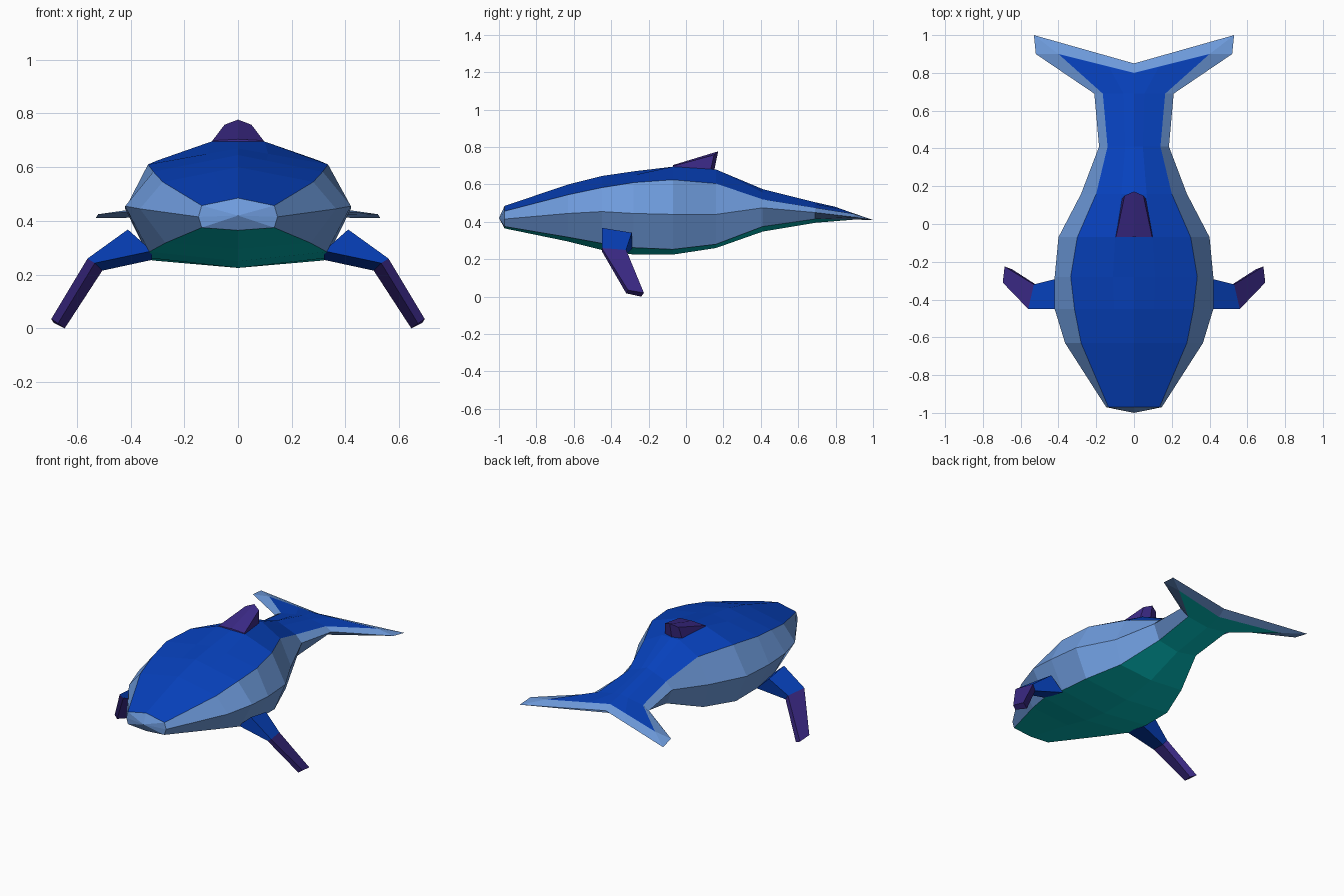
import bpy, bmesh

cube = bpy.data.objects.get("Cube")
if cube:
    bpy.data.objects.remove(cube, do_unlink=True)


def make_material(name, rgb):
    mat = bpy.data.materials.new(name)
    mat.use_nodes = True
    mat.diffuse_color = (*rgb, 1)
    mat.node_tree.nodes["Principled BSDF"].inputs["Base Color"].default_value = (*rgb, 1)
    return mat


deep_blue = make_material("deep blue", (0.002, 0.053, 0.51))
light_blue = make_material("light blue", (0.156, 0.328, 0.716))
teal = make_material("teal", (0.001, 0.5, 0.49))
purple = make_material("purple", (0.045, 0.023, 0.245))


def finish(name, bm, mats):
    bmesh.ops.remove_doubles(bm, verts=bm.verts, dist=0.0005)
    bmesh.ops.recalc_face_normals(bm, faces=bm.faces)
    mesh = bpy.data.meshes.new(name)
    bm.to_mesh(mesh)
    bm.free()
    for mat in mats:
        mesh.materials.append(mat)
    obj = bpy.data.objects.new(name, mesh)
    bpy.context.collection.objects.link(obj)
    return obj


def bridge(bm, ring_a, ring_b, mat_of):
    """Join two closed rings; mat_of gives the material slot for each band."""
    n = len(ring_a)
    for i in range(n):
        j = (i + 1) % n
        face = bm.faces.new((ring_a[i], ring_a[j], ring_b[j], ring_b[i]))
        face.material_index = mat_of(i)


# Body stations: y, sweep, top z, back edge x z, side x z, belly edge x z, bottom z
STATIONS = [
    (-.97, 0, .485, .135, .457, .147, .415, .135, .375, .365),
    (-.63, 0, .60, .28, .545, .365, .445, .27, .318, .295),
    (-.45, 0, .645, .315, .583, .42, .455, .33, .285, .25),
    (-.28, 0, .67, .335, .61, .42, .445, .33, .262, .225),
    (-.07, 0, .695, .30, .625, .40, .44, .32, .253, .225),
    (.16, 0, .68, .20, .605, .28, .44, .24, .28, .26),
    (.41, 0, .575, .14, .52, .185, .475, .145, .375, .348),
    (.69, 0, .505, .165, .475, .21, .45, .15, .415, .395),
    (.80, .10, .48, .40, .442, .52, .425, .40, .412, .42),
    (.85, .15, .455, .53, .41, .53, .41, .53, .41, .455),
]


def body_ring(bm, station):
    y, sweep, top, ex, ez, sx, sz, lx, lz, bottom = station
    # The back is flat across the width of the dorsal fin
    ridge = top if -.1 < y < .2 else top + (ez - top) / 3
    half = [(0, bottom), (lx, lz), (sx, sz), (ex, ez), (ex / 3, ridge), (0, top)]
    ring = half + [(-x, z) for x, z in half[-2:0:-1]]
    return [bm.verts.new((x, y + sweep * min(1, abs(x) / ex), z)) for x, z in ring]


# Material slots from belly to back: teal, two light bands, two deep blue bands
BANDS = [2, 1, 1, 0, 0]

bm = bmesh.new()
rings = [body_ring(bm, s) for s in STATIONS]
for ring_a, ring_b in zip(rings[:-2], rings[1:-1]):
    bridge(bm, ring_a, ring_b, lambda i: BANDS[min(i, 9 - i)])
# Light rim along the trailing edge of the flukes
bridge(bm, rings[-2], rings[-1], lambda i: 1)
# Blunt snout
snout = bm.verts.new((0, -1, .42))
for a, b in zip(rings[0], rings[0][1:] + rings[0][:1]):
    bm.faces.new((a, b, snout)).material_index = 1
finish("body_and_tail", bm, [deep_blue, light_blue, teal])

# Flippers: root, elbow and tip sections
FLIPPER = [
    [(.41, -.45, .368), (.41, -.29, .342), (.32, -.29, .255), (.32, -.45, .288)],
    [(.56, -.45, .26), (.53, -.32, .25), (.505, -.33, .215), (.533, -.45, .243)],
    [(.695, -.31, .035), (.685, -.225, .02), (.645, -.24, 0), (.67, -.32, .018)],
]
for name, side in (("left_flipper", 1), ("right_flipper", -1)):
    bm = bmesh.new()
    root, elbow, tip = [[bm.verts.new((side * x, y, z)) for x, y, z in sec] for sec in FLIPPER]
    bridge(bm, root, elbow, lambda i: 0)
    bridge(bm, elbow, tip, lambda i: 1)
    bm.faces.new(tip).material_index = 1
    bm.faces.new(root)
    finish(name, bm, [deep_blue, purple])

# Dorsal fin: wide front base sweeping up to a narrow raised back edge
base = [(-.10, -.07, .69), (0, -.07, .69), (.10, -.07, .69), (.065, .13, .67), (0, .15, .67), (-.065, .13, .67)]
crest = [(-.095, -.068, .699), (0, -.068, .704), (.095, -.068, .699), (.05, .15, .758), (0, .172, .777), (-.05, .15, .758)]
bm = bmesh.new()
low, high = [[bm.verts.new(p) for p in pts] for pts in (base, crest)]
bridge(bm, low, high, lambda i: 0)
bm.faces.new((high[0], high[1], high[4], high[5]))
bm.faces.new((high[1], high[2], high[3], high[4]))
bm.faces.new(low)
finish("dorsal_fin", bm, [purple])
